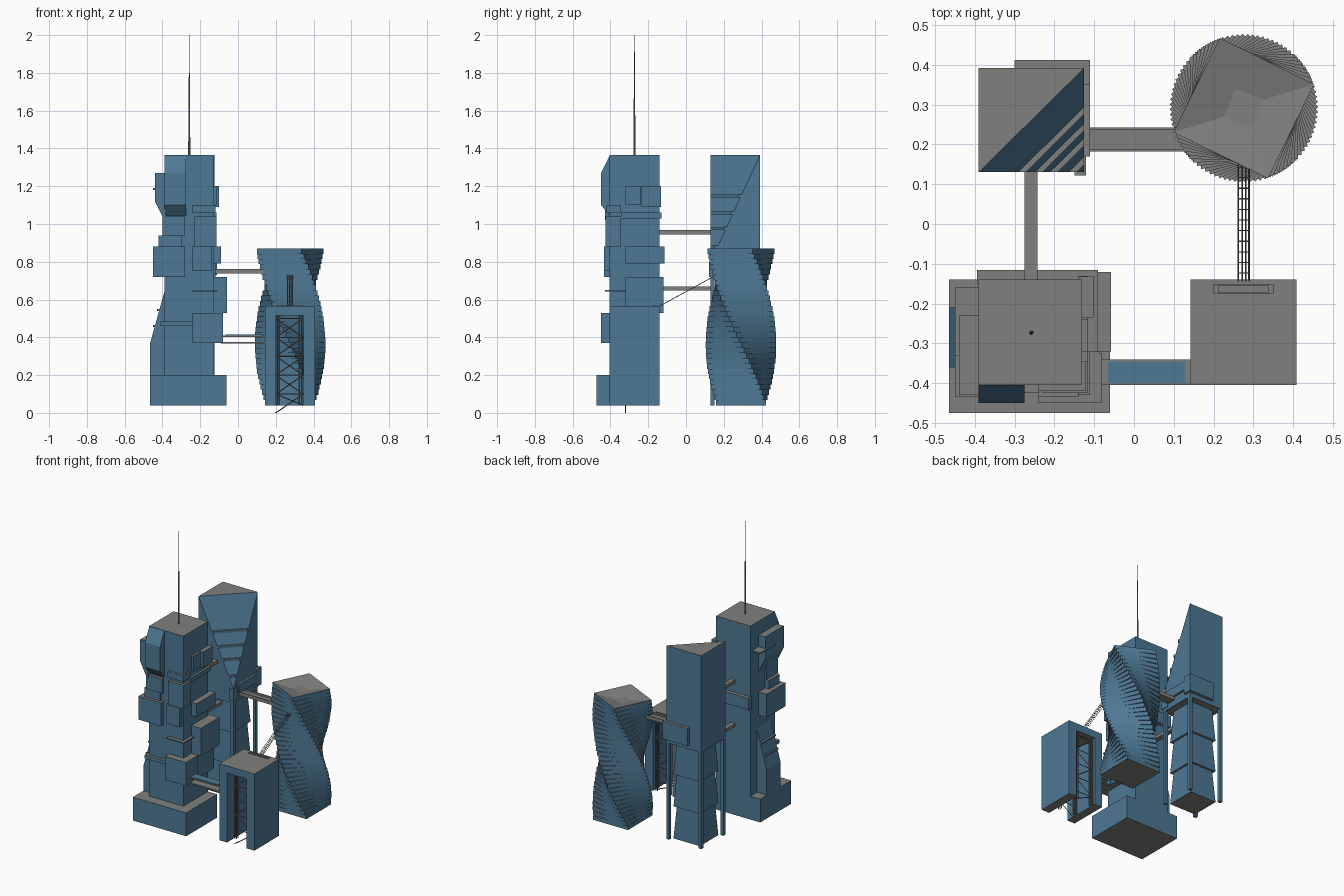
import bpy, bmesh, math
from mathutils import Vector, Matrix

if "Cube" in bpy.data.objects:
    bpy.data.objects.remove(bpy.data.objects["Cube"])


def material(name, col):
    m = bpy.data.materials.new(name)
    m.diffuse_color = (*col, 1)
    m.use_nodes = True
    m.node_tree.nodes["Principled BSDF"].inputs["Base Color"].default_value = m.diffuse_color
    return m


BLUE = material("wall_blue", (0.075, 0.19, 0.295))
GREY = material("roof_grey", (0.215, 0.215, 0.21))


def finish(name, bm, mode="rule"):
    """Walls blue, flat faces grey; or one colour for the whole part."""
    bmesh.ops.recalc_face_normals(bm, faces=bm.faces)
    bm.normal_update()
    for f in bm.faces:
        flat = abs(f.normal.z) > 0.75
        f.material_index = {"rule": int(flat), "grey": 1, "blue": 0}[mode]
    me = bpy.data.meshes.new(name)
    bm.to_mesh(me)
    bm.free()
    me.materials.append(BLUE)
    me.materials.append(GREY)
    ob = bpy.data.objects.new(name, me)
    bpy.context.collection.objects.link(ob)
    return ob


def loft(bm, rings):
    """Closed solid through a list of point rings."""
    vs = [[bm.verts.new(p) for p in r] for r in rings]
    n = len(vs[0])
    for a, b in zip(vs, vs[1:]):
        for i in range(n):
            bm.faces.new((a[i], a[(i + 1) % n], b[(i + 1) % n], b[i]))
    bm.faces.new(vs[0][::-1])
    bm.faces.new(vs[-1])


def rect(x0, x1, y0, y1, z):
    return [(x0, y0, z), (x1, y0, z), (x1, y1, z), (x0, y1, z)]


def add_box(bm, x0, x1, y0, y1, z0, z1):
    loft(bm, [rect(x0, x1, y0, y1, z0), rect(x0, x1, y0, y1, z1)])


def boxes(name, dims, mode="rule"):
    bm = bmesh.new()
    for d in dims:
        add_box(bm, *d)
    return finish(name, bm, mode)


def square(cx, cy, h, z, deg=0):
    m = Matrix.Rotation(math.radians(deg), 3, 'Z')
    return [Vector((cx, cy, z)) + m @ Vector((a * h, b * h, 0))
            for a, b in ((-1, -1), (1, -1), (1, 1), (-1, 1))]


def rods(name, segs, r):
    bm = bmesh.new()
    for p, q in segs:
        p, q = Vector(p), Vector(q)
        d = q - p
        m = Matrix.Translation((p + q) / 2) @ d.to_track_quat('Z', 'Y').to_matrix().to_4x4()
        bmesh.ops.create_cone(bm, cap_ends=True, segments=4, radius1=r, radius2=r,
                              depth=d.length, matrix=m)
    return finish(name, bm, "grey")


# --- Block tower, front left ---
boxes("block_tower_base", [(-.465, -.06, -.475, -.14, .04, .2)])
boxes("block_tower_shaft", [(-.39, -.13, -.405, -.14, .2, 1.365)])
boxes("block_tower_pods", [
    (-.24, -.08, -.45, -.325, .37, .53),
    (-.14, -.085, -.325, -.14, .37, .53),
    (-.14, -.058, -.32, -.12, .53, .72),
    (-.24, -.14, -.435, -.345, .75, .88),
    (-.14, -.09, -.32, -.115, .79, .88),
    (-.395, -.14, -.15, -.115, .80, .88),
    (-.45, -.28, -.435, -.23, .72, .88),
    (-.42, -.30, -.415, -.30, .88, .94),
    (-.40, -.28, -.425, -.30, .94, 1.04),
    (-.23, -.115, -.425, -.345, .88, 1.04),
    (-.14, -.115, -.345, -.13, 1.03, 1.06),
    (-.24, -.12, -.42, -.345, 1.06, 1.10),
    (-.14, -.10, -.235, -.132, 1.09, 1.20),
    (-.14, -.115, -.32, -.24, 1.10, 1.20)])
boxes("block_tower_ledges", [
    (-.24, -.11, -.43, -.32, .642, .65),
    (-.41, -.24, -.425, -.38, .46, .485),
    (-.45, -.38, -.36, -.21, .455, .465),
    (-.43, -.38, -.36, -.21, .54, .55),
    (-.45, -.38, -.33, -.16, 1.18, 1.19)])
# sloped buttress on the left
bm = bmesh.new()
prof = [(-.465, .2), (-.38, .2), (-.38, .66), (-.39, .64), (-.465, .37)]
loft(bm, [[(x, y, z) for x, z in prof] for y in (-.36, -.21)])
finish("left_buttress", bm)
# upper pods with slanted underside and slanted top
bm = bmesh.new()
prof = [(-.44, 1.27), (-.44, 1.12), (-.39, 1.02), (-.38, 1.02), (-.38, 1.27)]
loft(bm, [[(x, y, z) for x, z in prof] for y in (-.43, -.23)])
finish("upper_left_pod", bm)
bm = bmesh.new()
prof = [(-.45, 1.10), (-.40, 1.04), (-.39, 1.04), (-.39, 1.365), (-.405, 1.36), (-.45, 1.27)]
loft(bm, [[(x, y, z) for y, z in prof] for x in (-.39, -.275)])
finish("upper_front_pod", bm)
# antenna
bm = bmesh.new()
bmesh.ops.create_cone(bm, cap_ends=True, segments=8, radius1=.006, radius2=.001,
                      depth=.64, matrix=Matrix.Translation((-.258, -.273, 1.68)))
finish("antenna", bm, "grey")

# --- Sliced tower, back left ---
X0, X1, Y0, Y1, TOP, CUT = -.39, -.125, .13, .392, 1.365, .80
bm = bmesh.new()
pts = rect(X0, X1, Y0, Y1, .70) + [(X0, Y0, TOP), (X0, Y1, TOP), (X1, Y1, TOP), (X1, Y0, CUT)]
v = [bm.verts.new(p) for p in pts]
for f in ((3, 2, 1, 0), (0, 1, 7, 4), (1, 2, 6, 7), (2, 3, 5, 6), (3, 0, 4, 5), (4, 7, 6), (4, 6, 5)):
    bm.faces.new([v[i] for i in f])
finish("sliced_tower_body", bm)
# ledges across the slanted cut
bm = bmesh.new()
for z in (1.155, 1.065, .985, .885):
    a = (z - CUT) / (TOP - CUT) * (X1 - X0)
    b = max(a - .02, .005)
    a += .004
    ring = [(X1 - a, Y0), (X1 - b, Y0), (X1, Y0 + b), (X1, Y0 + a)]
    loft(bm, [[(x, y, z - .016) for x, y in ring], [(x, y, z) for x, y in ring]])
finish("slant_ledges", bm)
# corner legs and flared core
legs = []
for x in (X0, X1 - .022):
    for y in (Y0, Y1 - .022):
        legs.append((x, x + .022, y, y + .022, .04, .70))
boxes("corner_legs", legs)
bm = bmesh.new()
for z0, z1 in ((.04, .26), (.26, .48), (.48, .70)):
    loft(bm, [square(-.258, .261, .10, z0), square(-.258, .261, .085, z1)])
finish("flared_core", bm)
boxes("sliced_tower_pods", [
    (-.30, -.11, .35, .412, .73, .85),
    (-.15, -.11, .17, .412, .76, .82),
    (-.15, -.12, .122, .18, .72, .80)])

# --- Twisted tower, back right ---
CX, CY, N = .276, .291, 30
bm = bmesh.new()
step = (.87 - .04) / N
for i in range(N):
    z = .04 + i * step
    ang = -4 * i
    rings = [square(CX, CY, .132, z, ang), square(CX, CY, .132, z + step, ang)]
    if i == N - 1:  # sunken roof
        rings.append(square(CX, CY, .038, z + step - .025, ang + 4))
    loft(bm, rings)
finish("twisted_tower", bm)

# --- Arch tower, front right ---
bm = bmesh.new()
arch = [(.142, .04), (.2, .04), (.2, .515), (.348, .515), (.348, .04), (.408, .04),
        (.408, .565), (.142, .565)]
loft(bm, [[(x, y, z) for x, z in arch] for y in (-.405, -.14)])
finish("arch_tower", bm)
# lift frames inside the arch
posts, braces = [], []
for k, y in enumerate((-.32, -.165)):
    for x in (.207, .219, .325, .337):
        for dy in (-.009, .009):
            posts.append(((x, y + dy, .04), (x, y + dy, .515)))
    for i in range(5):
        a, b = ((.2, .345) if (i + k) % 2 == 0 else (.345, .2))
        z = .1 * i if i or k == 0 else .04
        braces.append(((a, y, z), (b, y, .1 * (i + 1))))
        braces.append(((.2, y, .1 * (i + 1)), (.345, y, .1 * (i + 1))))
rods("lift_posts", posts, .004)
rods("lift_braces", braces, .003)
# thin frame on the roof above the rear lift
boxes("roof_lift_frame", [
    (.2, .35, -.154, -.151, .56, .569), (.2, .35, -.175, -.172, .56, .569),
    (.2, .212, -.175, -.151, .56, .569), (.338, .35, -.175, -.151, .56, .569)], "grey")

# --- Walkways between the towers ---
boxes("left_walkways", [(-.275, -.243, -.16, .15, .945, .967),
                        (-.275, -.243, -.16, .20, .647, .668)], "grey")
boxes("rear_walkway", [(-.14, .17, .182, .242, .738, .75),
                       (-.14, .17, .182, .188, .75, .762),
                       (-.14, .17, .236, .242, .75, .762)], "grey")
boxes("front_walkway_decks", [(-.09, .15, -.405, -.34, .368, .376),
                              (-.09, .15, -.405, -.34, .403, .411)], "grey")
boxes("front_walkway_glass", [(-.065, .128, -.4, -.346, .409, .414)], "blue")
# sloping open truss from arch tower to twisted tower
A, B = Vector((0, -.15, .56)), Vector((0, .17, .735))
rails, rungs = [], []
for x in (.262, .272, .281, .289):
    o = Vector((x, 0, 0))
    rails.append((A + o, B + o))
for i in range(1, 12):
    p = A.lerp(B, i / 12)
    rungs.append((p + Vector((.262, 0, 0)), p + Vector((.289, 0, 0))))
rods("sloping_truss_rails", rails, .002)
rods("sloping_truss_rungs", rungs, .0015)
